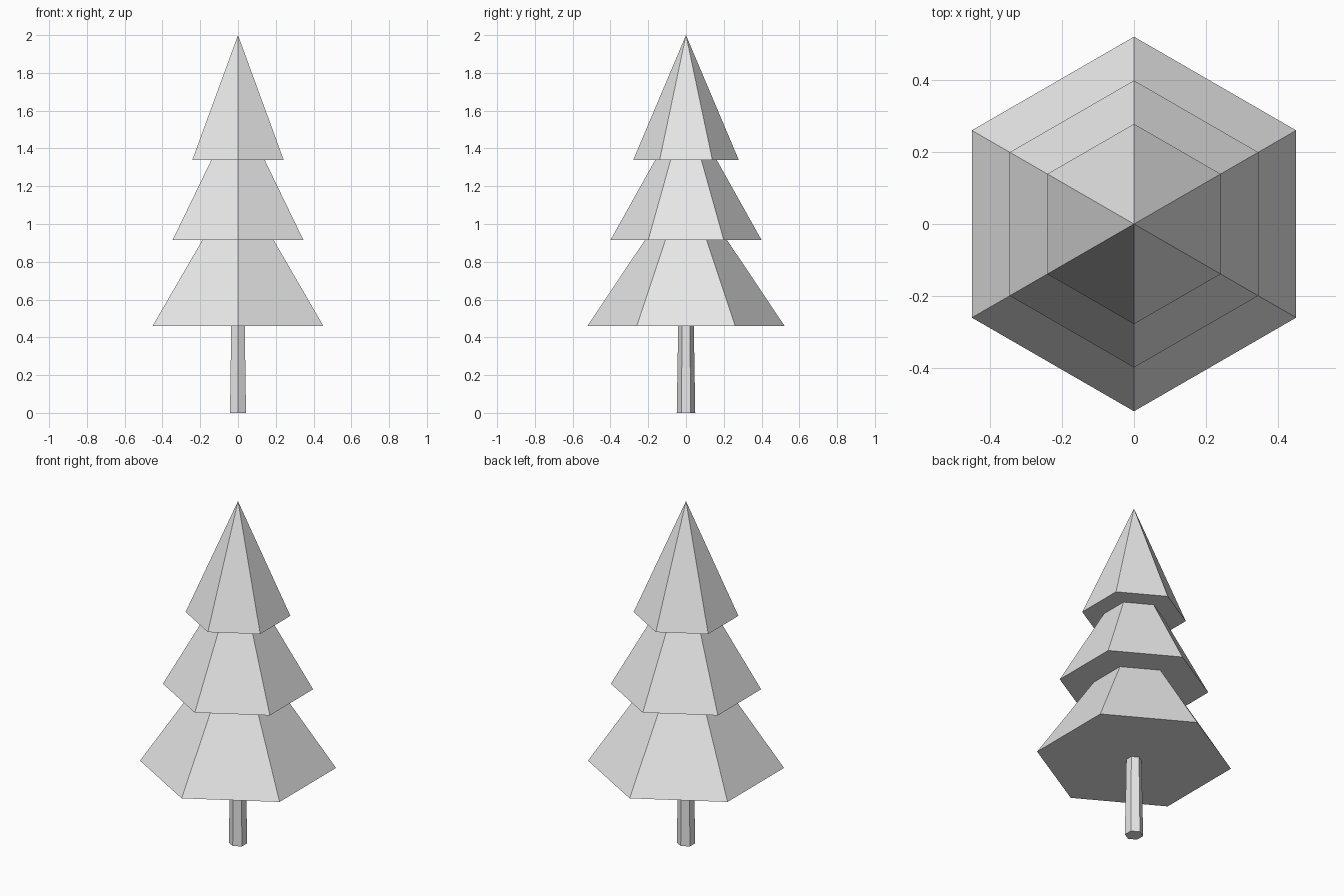
import bpy
import bmesh
import math
from mathutils import Vector

if "Cube" in bpy.data.objects:
    bpy.data.objects.remove(bpy.data.objects["Cube"])

grey = bpy.data.materials.new("plain grey")
grey.diffuse_color = (0.8, 0.8, 0.8, 1.0)
grey.use_nodes = True
grey.node_tree.nodes["Principled BSDF"].inputs["Base Color"].default_value = grey.diffuse_color


def hex_ring(bm, radius, z):
    """Six vertices with corners pointing along +y and -y."""
    return [bm.verts.new(Vector((radius * math.sin(i * math.pi / 3),
                                 radius * math.cos(i * math.pi / 3), z)))
            for i in range(6)]


def hex_solid(name, base_r, base_z, top_z, top_r=0.0):
    """Flat-shaded six-sided cone, or a tapered post when top_r is given."""
    bm = bmesh.new()
    base = hex_ring(bm, base_r, base_z)
    bm.faces.new(base)
    if top_r:
        top = hex_ring(bm, top_r, top_z)
        bm.faces.new(top)
    else:
        top = [bm.verts.new((0, 0, top_z))] * 6
    for i in range(6):
        j = (i + 1) % 6
        corners = [base[i], base[j], top[j], top[i]]
        bm.faces.new(list(dict.fromkeys(corners)))
    bmesh.ops.recalc_face_normals(bm, faces=bm.faces[:])
    mesh = bpy.data.meshes.new(name)
    bm.to_mesh(mesh)
    bm.free()
    mesh.materials.append(grey)
    obj = bpy.data.objects.new(name, mesh)
    bpy.context.collection.objects.link(obj)
    return obj


# Trunk, tapering slightly upward into the foliage
hex_solid("trunk", 0.049, 0.0, 0.48, top_r=0.041)

# Three overlapping foliage tiers
hex_solid("lower_foliage", 0.522, 0.46, 1.24)
hex_solid("middle_foliage", 0.40, 0.915, 1.63)
hex_solid("top_foliage", 0.279, 1.34, 2.0)
